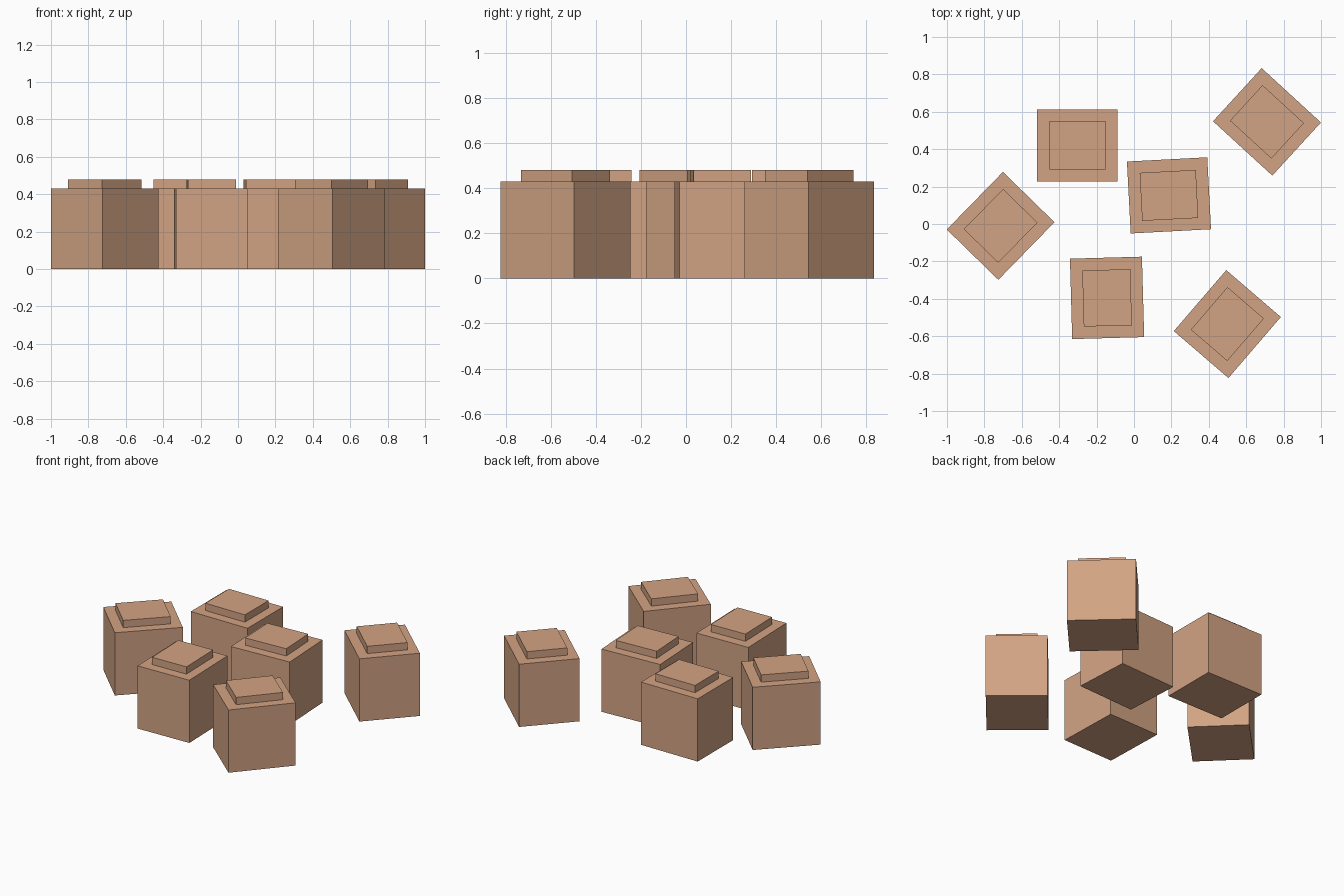
import bpy
import math

if "Cube" in bpy.data.objects:
    bpy.data.objects.remove(bpy.data.objects["Cube"])

# one flat tan colour
tan = bpy.data.materials.new("tan_clay")
tan.diffuse_color = (0.65, 0.37, 0.23, 1)
tan.use_nodes = True
tan.node_tree.nodes["Principled BSDF"].inputs["Base Color"].default_value = tan.diffuse_color


def box(name, x, y, z0, z1, sx, sy, angle):
    bpy.ops.mesh.primitive_cube_add(size=1, location=(x, y, (z0 + z1) / 2),
                                    rotation=(0, 0, math.radians(angle)))
    ob = bpy.context.object
    ob.name = name
    ob.scale = (sx, sy, z1 - z0)
    ob.data.materials.append(tan)


# each block: centre x, centre y, turn in degrees
blocks = [
    (-0.303, 0.421, 0),
    (0.187, 0.153, 3),
    (-0.144, -0.395, 91.6),
    (-0.713, -0.010, 45.7),
    (0.711, 0.546, -42.5),
    (0.499, -0.535, 49.3),
]

for i, (x, y, a) in enumerate(blocks, 1):
    box(f"block_body_{i}", x, y, 0, 0.43, 0.43, 0.385, a)      # main block
    box(f"block_cap_{i}", x, y, 0.43, 0.48, 0.30, 0.257, a)    # raised cap
